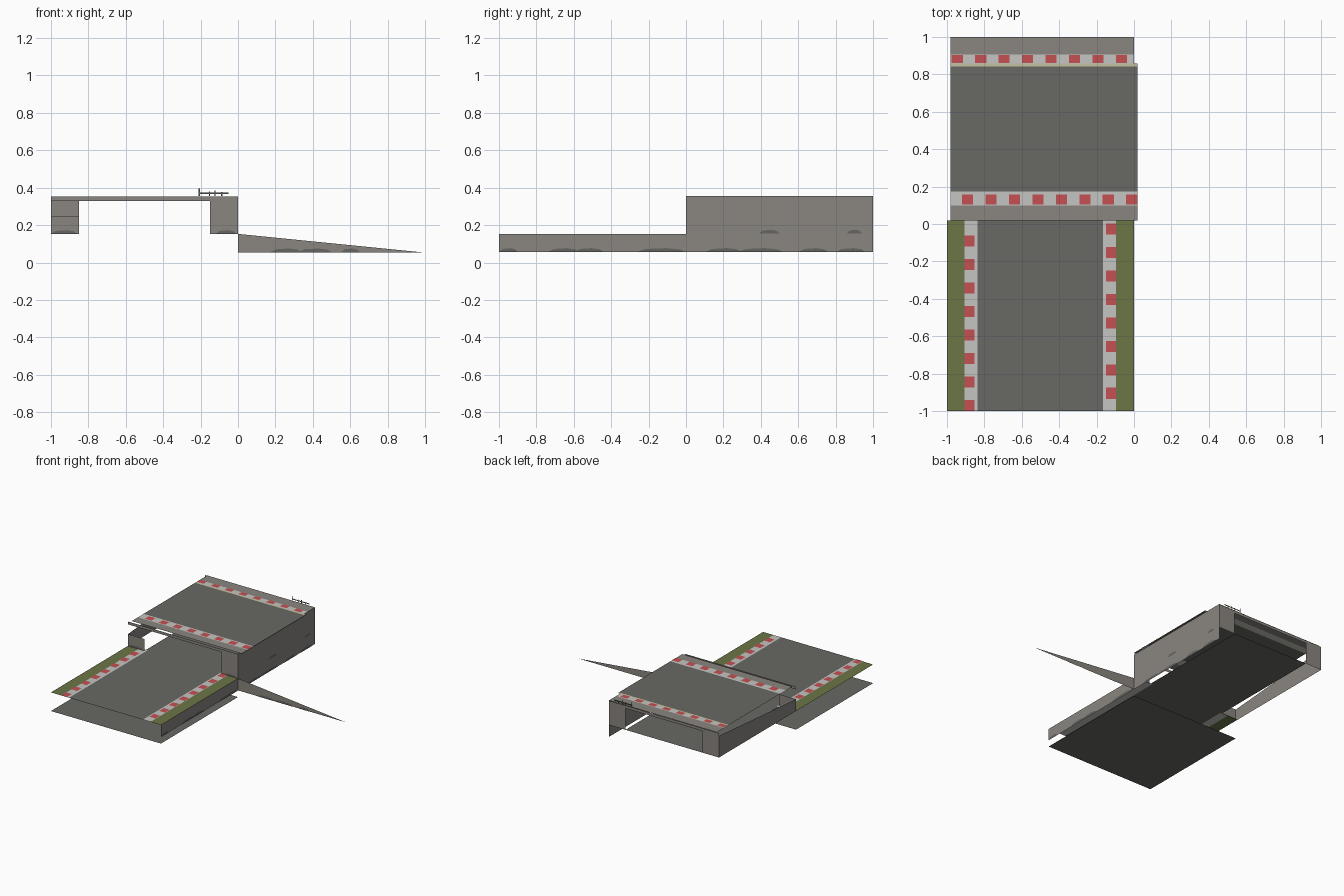
import bpy

if "Cube" in bpy.data.objects:
    bpy.data.objects.remove(bpy.data.objects["Cube"])


def material(name, rgb):
    m = bpy.data.materials.new(name)
    m.diffuse_color = (*rgb, 1)
    m.use_nodes = True
    m.node_tree.nodes["Principled BSDF"].inputs["Base Color"].default_value = m.diffuse_color
    return m


ASPHALT = material("asphalt grey", (0.138, 0.138, 0.128))
CONCRETE = material("concrete", (0.255, 0.238, 0.216))
WHITE = material("curb white", (0.56, 0.56, 0.54))
RED = material("curb red", (0.56, 0.082, 0.086))
GRASS = material("grass green", (0.147, 0.182, 0.062))
CREAM = material("edge line cream", (0.55, 0.54, 0.36))
STAIN = material("stain grey", (0.13, 0.13, 0.122))


def panels(name, polys, mat):
    """One object made of separate flat polygons."""
    verts, faces = [], []
    for p in polys:
        faces.append(range(len(verts), len(verts) + len(p)))
        verts += p
    me = bpy.data.meshes.new(name)
    me.from_pydata(verts, [], [list(f) for f in faces])
    me.materials.append(mat)
    ob = bpy.data.objects.new(name, me)
    bpy.context.collection.objects.link(ob)
    return ob


def flat(x0, x1, y0, y1, z):
    return [(x0, y0, z), (x1, y0, z), (x1, y1, z), (x0, y1, z)]


def facing_y(x0, x1, z0, z1, y):
    front = [(x0, y, z0), (x1, y, z0), (x1, y, z1), (x0, y, z1)]
    return front if y < 0.5 else front[::-1]


def facing_x(pts, x):
    return [(x, y, z) for y, z in pts]


LOW, TOP, BASE, STEP = 0.153, 0.355, 0.055, 0.1255

# Ground sheet below the lower road
panels("ground_sheet", [flat(-1, 0, -1, 0, 0)], ASPHALT)

# Lower road, continuing under the bridge
panels("lower_road", [flat(-0.835, -0.165, -1, 0.02, LOW),
                      flat(-0.85, -0.15, 0.02, 1, LOW)], ASPHALT)
panels("grass_verges", [flat(-1, -0.905, -1, 0.02, LOW),
                        flat(-0.095, 0, -1, 0.02, LOW)], GRASS)
panels("lower_curbs", [flat(-0.905, -0.835, -1, 0.02, LOW),
                       flat(-0.165, -0.095, -1, 0.02, LOW)], WHITE)
lower_red = []
for i in range(8):
    a, b = -1 + i * STEP, -0.935 + i * STEP
    lower_red.append(flat(-0.905, -0.852, a, a + 0.06, LOW + 0.003))
    lower_red.append(flat(-0.15, -0.095, b, b + 0.06, LOW + 0.003))
panels("lower_curb_blocks", lower_red, RED)

# Bridge deck strips
panels("deck_road", [flat(-0.98, 0.02, 0.175, 0.842, TOP)], ASPHALT)
panels("deck_edge_line", [flat(-0.98, 0.02, 0.842, 0.857, TOP)], CREAM)
panels("deck_curbs", [flat(-0.98, 0.02, 0.1, 0.175, TOP),
                      flat(-0.98, 0, 0.857, 0.905, TOP)], WHITE)
panels("deck_shoulders", [flat(-0.98, 0.02, 0.02, 0.1, TOP),
                          flat(-0.98, 0, 0.905, 1, TOP)], CONCRETE)
deck_red = []
for i in range(8):
    a, b = -0.92 + i * STEP, -0.975 + i * STEP
    deck_red.append(flat(a, a + 0.06, 0.104, 0.158, TOP + 0.003))
    deck_red.append(flat(b, b + 0.06, 0.86, 0.903, TOP + 0.003))
panels("deck_curb_blocks", deck_red, RED)

# Bridge front and back beams and pillar faces
panels("bridge_beams", [facing_y(-1, 0, 0.33, 0.353, y) for y in (0, 1)], CONCRETE)
panels("bridge_pillars", [facing_y(-0.15, 0, LOW, 0.33, 0),
                          facing_y(-1, -0.85, LOW, 0.25, 0),
                          facing_y(-0.15, 0, LOW, 0.33, 1),
                          facing_y(-1, -0.85, LOW, 0.33, 1)], CONCRETE)

# Side walls: full right wall, sloping low left wall
panels("right_wall", [facing_x([(-1, BASE), (0, BASE), (0, LOW), (-1, LOW)], 0),
                      facing_x([(0, BASE), (1, BASE), (1, TOP), (0, TOP)], 0)], CONCRETE)
panels("left_wall", [facing_x([(1, LOW), (0, LOW), (0, 0.25), (1, 0.33)], -1)], CONCRETE)

# Tapering wing wall
panels("wing_wall", [[(0, 0, BASE), (0.98, 0, BASE), (0, 0, LOW)]], CONCRETE)

# Dark stains along the wall feet
def stain(a, b, z, h):
    w = b - a
    return [(a, z), (b, z), (b - 0.12 * w, z + 0.7 * h), (a + 0.6 * w, z + h),
            (a + 0.2 * w, z + 0.8 * h)]


spots = [(-1, -0.9), (-0.74, -0.57), (-0.6, -0.44), (-0.27, 0), (0.1, 0.3),
         (0.27, 0.52), (0.6, 0.76), (0.8, 0.96)]
marks = [facing_x(stain(a, b, BASE, 0.022), 0.002) for a, b in spots]
marks += [facing_x(stain(a, b, 0.155, 0.02), 0.002) for a, b in ((0.39, 0.5), (0.86, 0.94))]
for a, b, z in ((0.17, 0.34, BASE), (0.32, 0.5, BASE), (0.55, 0.65, BASE),
                (-1, -0.86, LOW), (-0.12, -0.01, LOW)):
    marks.append([(x, -0.002, h) for x, h in stain(a, b, z, 0.02)])
panels("wall_stains", marks, STAIN)

# Thin broken railing on the back edge
rail = [facing_y(-0.21, -0.05, 0.366, 0.374, 0.998)]
rail += [facing_y(x, x + 0.006, TOP, h, 0.998)
         for x, h in ((-0.21, 0.395), (-0.155, 0.38), (-0.125, 0.385), (-0.09, 0.378))]
panels("broken_railing", rail, STAIN)
